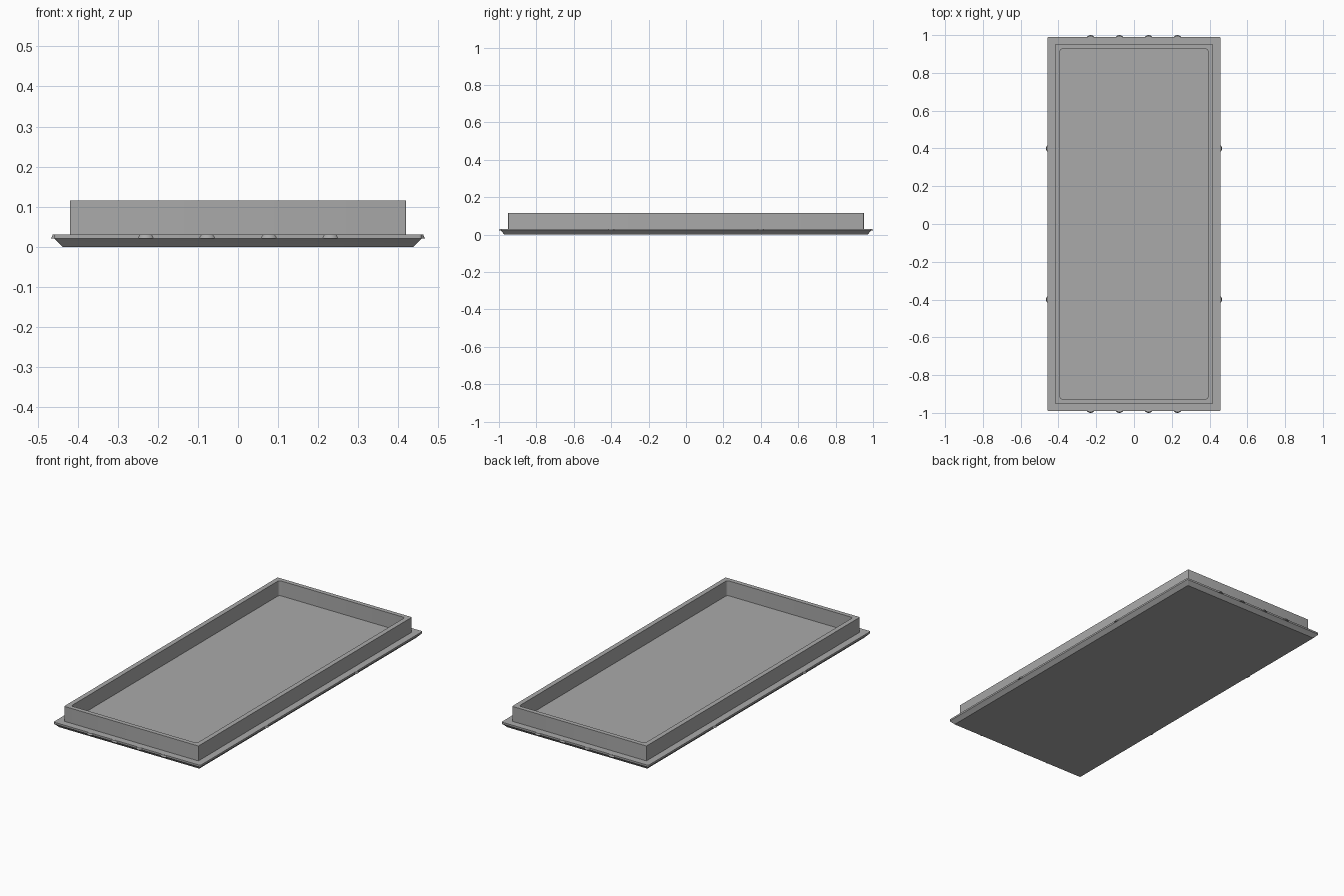
import bpy, bmesh, math

if "Cube" in bpy.data.objects:
    bpy.data.objects.remove(bpy.data.objects["Cube"], do_unlink=True)

grey = bpy.data.materials.new("light_grey")
grey.use_nodes = True
GREY = (0.4, 0.4, 0.4, 1)
grey.diffuse_color = GREY
grey.node_tree.nodes["Principled BSDF"].inputs["Base Color"].default_value = GREY


def rounded_ring(bm, hx, hy, z, r, steps=4):
    """Ring of vertices around a rounded rectangle."""
    ring = []
    for q, (sx, sy) in enumerate([(1, 1), (-1, 1), (-1, -1), (1, -1)]):
        for i in range(steps + 1):
            a = math.pi / 2 * (q + i / steps)
            ring.append(bm.verts.new((sx * (hx - r) + r * math.cos(a),
                                      sy * (hy - r) + r * math.sin(a), z)))
    return ring


def finish(bm, name):
    bmesh.ops.recalc_face_normals(bm, faces=bm.faces)
    mesh = bpy.data.meshes.new(name)
    bm.to_mesh(mesh)
    bm.free()
    mesh.materials.append(grey)
    obj = bpy.data.objects.new(name, mesh)
    bpy.context.collection.objects.link(obj)
    bpy.context.view_layer.objects.active = obj
    obj.select_set(True)
    bpy.ops.object.shade_smooth_by_angle(angle=math.radians(30))
    obj.select_set(False)
    return obj


# Lid body: bevelled base, flange, raised rim and recessed floor
profile = [  # half width, half length, height, corner radius
    (0.438, 0.970, 0.0, 0.003),
    (0.458, 0.990, 0.021, 0.006),
    (0.458, 0.990, 0.031, 0.006),
    (0.419, 0.951, 0.031, 0.003),
    (0.419, 0.951, 0.115, 0.003),
    (0.392, 0.926, 0.115, 0.012),
    (0.392, 0.926, 0.031, 0.012),
]
bm = bmesh.new()
rings = [rounded_ring(bm, *p) for p in profile]
for low, high in zip(rings, rings[1:]):
    n = len(low)
    for i in range(n):
        j = (i + 1) % n
        bm.faces.new((low[i], low[j], high[j], high[i]))
bm.faces.new(rings[0])
bm.faces.new(rings[-1])
finish(bm, "lid_body")

# Small tapered snap nubs around the flange edge
spots = [(x, s * 0.976) for s in (-1, 1) for x in (-0.23, -0.077, 0.077, 0.23)]
spots += [(s * 0.442, y) for s in (-1, 1) for y in (-0.4, 0.4)]
for k, (x, y) in enumerate(spots):
    bm = bmesh.new()
    bmesh.ops.create_cone(bm, cap_ends=True, segments=32, radius1=0.024,
                          radius2=0.020, depth=0.0098)
    bmesh.ops.translate(bm, verts=bm.verts, vec=(x, y, 0.0259))
    finish(bm, f"snap_nub_{k + 1}")
